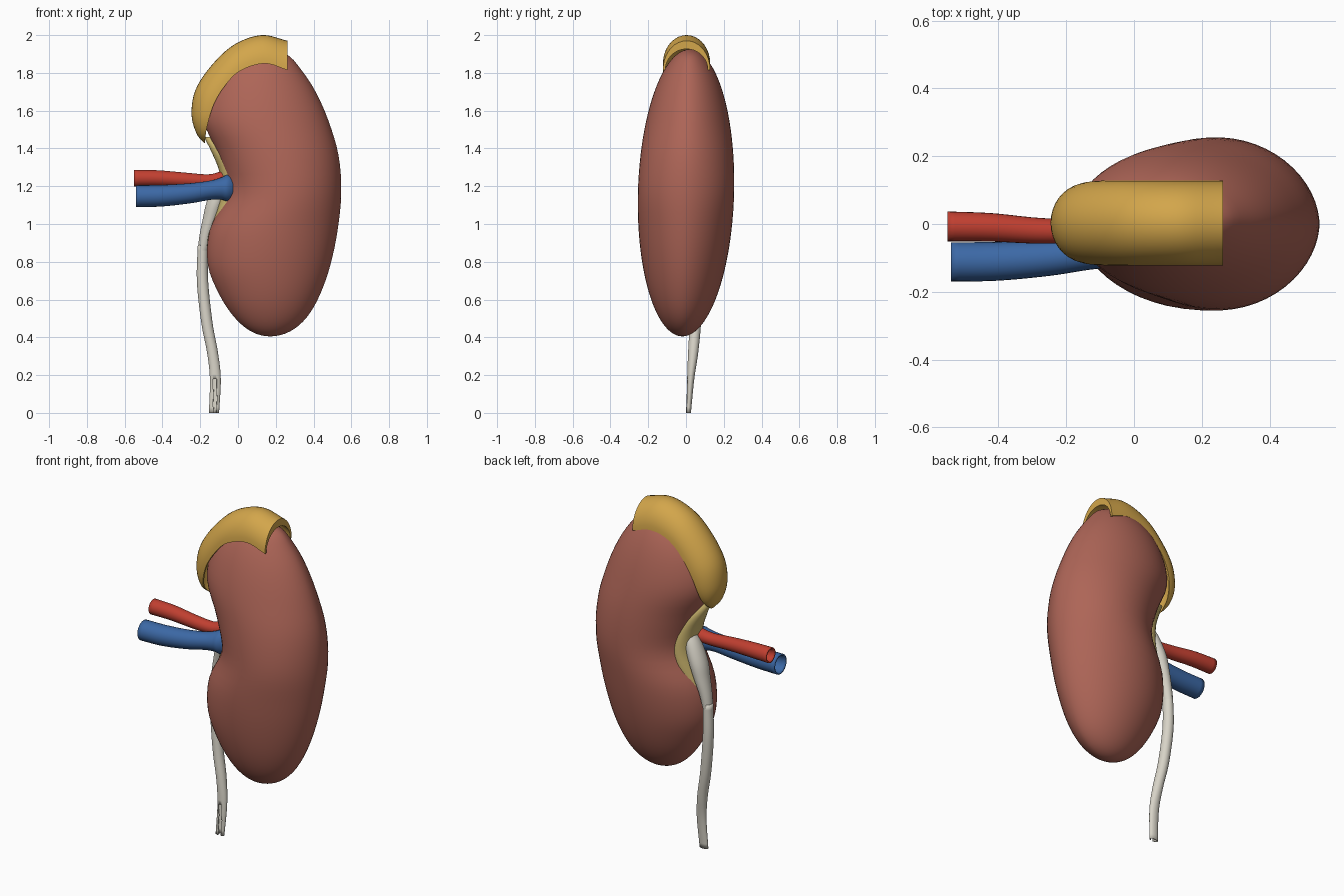
import bpy
import bmesh
from math import sin, cos, pi, radians
from mathutils import Vector

cube = bpy.data.objects.get("Cube")
if cube:
    bpy.data.objects.remove(cube, do_unlink=True)


def material(name, rgb):
    mat = bpy.data.materials.new(name)
    mat.use_nodes = True
    mat.diffuse_color = (*rgb, 1)
    mat.node_tree.nodes["Principled BSDF"].inputs["Base Color"].default_value = (*rgb, 1)
    return mat


FLESH = material("flesh brown", (0.42, 0.13, 0.095))
GOLD = material("gland gold", (0.65, 0.38, 0.07))
FAT = material("fat yellow", (0.62, 0.48, 0.16))
RED = material("artery red", (0.53, 0.05, 0.03))
BLUE = material("vein blue", (0.045, 0.14, 0.38))
WHITE = material("duct white", (0.68, 0.65, 0.57))


def spline(stations, steps):
    """Smooth interpolation through tuples of any length."""
    rows = [Vector(s) for s in stations]
    out = []
    for i in range(len(rows) - 1):
        b, c = rows[i], rows[i + 1]
        a = rows[i - 1] if i else b * 2 - c
        d = rows[i + 2] if i + 2 < len(rows) else c * 2 - b
        for k in range(steps):
            t = k / steps
            out.append(b + (c - a) * (t / 2) + (a * 2 - b * 5 + c * 4 - d) * (t * t / 2)
                       + (b * 3 - a - c * 3 + d) * (t ** 3 / 2))
    out.append(rows[-1])
    return out


def loft(name, rings, mat, closed=False, wall=0, slit=None):
    """Skin a row of point loops; optionally close the ends or give a wall."""
    bm = bmesh.new()
    loops = [[bm.verts.new(p) for p in ring] for ring in rings]
    n = len(loops[0])
    for lo, hi in zip(loops, loops[1:]):
        for j in range(n):
            bm.faces.new((lo[j], lo[(j + 1) % n], hi[(j + 1) % n], hi[j]))
    if closed:
        bm.faces.new(loops[0])
        bm.faces.new(loops[-1])
    if slit:
        bmesh.ops.delete(bm, geom=[f for f in bm.faces if slit(f)], context="FACES")
    bmesh.ops.remove_doubles(bm, verts=bm.verts, dist=0.0005)
    bmesh.ops.recalc_face_normals(bm, faces=bm.faces)
    mesh = bpy.data.meshes.new(name)
    bm.to_mesh(mesh)
    bm.free()
    mesh.materials.append(mat)
    obj = bpy.data.objects.new(name, mesh)
    bpy.context.collection.objects.link(obj)
    mesh.shade_smooth()
    mesh.set_sharp_from_angle(angle=radians(40))
    if wall:
        mod = obj.modifiers.new("wall", "SOLIDIFY")
        mod.thickness, mod.offset = wall, 0
    return obj


def oval(x, y, z, rx, ry, n=32, power=1.0):
    """Horizontal oval; a power above one makes its ends more pointed."""
    pts = []
    for k in range(n):
        a = 2 * pi * (k + 0.5) / n
        s = sin(a)
        pts.append((x + rx * cos(a), y + ry * abs(s) ** power * (1 if s > 0 else -1), z))
    return pts


def upright(x, y, z, ry, rz, n=24):
    """Oval facing along x."""
    return [(x, y + ry * cos(2 * pi * k / n), z + rz * sin(2 * pi * k / n)) for k in range(n)]


# Bean-shaped body: inner and outer edge at equal angles from bottom to top
edges = [(0.17, 0.17), (0.07, 0.275), (-0.02, 0.365), (-0.10, 0.435), (-0.16, 0.49),
         (-0.15, 0.528), (-0.062, 0.547), (-0.105, 0.533), (-0.18, 0.48), (-0.155, 0.41),
         (-0.08, 0.33), (0.02, 0.255), (0.13, 0.13)]
profile = spline(edges, 4)
body = []
for i, (left, right) in enumerate(profile):
    angle = pi * i / (len(profile) - 1)
    z = 1.165 - 0.76 * cos(angle)
    body.append(oval((left + right) / 2, (z - 1.165) * 0.025, z,
                     (right - left) / 2, 0.255 * sin(angle), 56, 1.08))
loft("kidney_body", body, FLESH)

# Fat filling the hollow on the inner side
fat = spline([(-0.165, 0.87, 0.02), (-0.155, 0.95, 0.07), (-0.115, 1.06, 0.10),
              (-0.088, 1.17, 0.11), (-0.10, 1.28, 0.10), (-0.14, 1.38, 0.07),
              (-0.18, 1.46, 0.02)], 4)
loft("hilum_fat", [oval(x + 0.07, 0.02, z, 0.07, w) for x, z, w in fat], FAT, closed=True)

# Gland cap: ridge x, ridge z, rim x, rim z, half width
cap = spline([(0.262, 1.97, 0.262, 1.815, 0.125), (0.125, 2.0, 0.14, 1.85, 0.125),
              (-0.02, 1.95, 0.01, 1.81, 0.125), (-0.14, 1.84, -0.07, 1.73, 0.125),
              (-0.225, 1.71, -0.125, 1.64, 0.122), (-0.246, 1.58, -0.155, 1.55, 0.108),
              (-0.22, 1.48, -0.17, 1.48, 0.075), (-0.18, 1.43, -0.175, 1.43, 0.015)], 5)


def crescent(ox, oz, lx, lz, w, n=18):
    pts = []
    for depth, width, way in ((1, 1, 1), (0.72, 0.9, -1)):
        for k in range(n + 1):
            a = way * pi * (k / n - 0.5)
            f = depth * cos(a)
            pts.append((lx + (ox - lx) * f, 0.003 + w * width * sin(a), lz + (oz - lz) * f))
    return pts


loft("adrenal_gland", [crescent(*s) for s in cap], GOLD, closed=True)

# Vessels entering the hollow, open at their outer ends: x, y, z, radius
artery = [(-0.55, -0.007, 1.243, 0.04), (-0.42, -0.01, 1.242, 0.038),
          (-0.28, -0.02, 1.234, 0.034), (-0.16, -0.02, 1.228, 0.031),
          (-0.09, -0.01, 1.24, 0.034), (-0.02, 0.0, 1.255, 0.04)]
vein = [(-0.54, -0.112, 1.147, 0.054), (-0.4, -0.11, 1.15, 0.053),
        (-0.25, -0.10, 1.163, 0.049), (-0.14, -0.085, 1.18, 0.047),
        (-0.085, -0.07, 1.188, 0.056), (-0.05, -0.055, 1.19, 0.068), (0.0, -0.03, 1.19, 0.06)]
for name, path, mat in (("artery", artery, RED), ("vein", vein, BLUE)):
    loft(name, [upright(x, y, z, r, r) for x, y, z, r in spline(path, 6)], mat, wall=0.008)

# Funnel leading out of the hollow: x, y, z, half width, half depth
funnel = [(-0.04, 0.04, 1.29, 0.03, 0.03), (-0.075, 0.045, 1.22, 0.045, 0.05),
          (-0.115, 0.05, 1.12, 0.05, 0.058), (-0.143, 0.055, 1.03, 0.043, 0.05),
          (-0.17, 0.058, 0.94, 0.034, 0.038), (-0.186, 0.06, 0.86, 0.027, 0.03)]
loft("renal_pelvis", [oval(*s) for s in spline(funnel, 5)], WHITE, closed=True)

# Long drain tube, flattened and slit open at its lower end
tube = [(-0.186, 0.06, 0.89, 0.025, 0.028), (-0.188, 0.06, 0.7, 0.028, 0.028),
        (-0.165, 0.05, 0.48, 0.028, 0.028), (-0.135, 0.038, 0.32, 0.027, 0.025),
        (-0.12, 0.025, 0.18, 0.027, 0.017), (-0.127, 0.013, 0.0, 0.025, 0.011)]


def front_slit(face):
    c = face.calc_center_median()
    return c.z < 0.19 and c.y < 0.013 + c.z * 0.06 and abs(c.x + 0.122) < 0.009


loft("ureter", [oval(*s) for s in spline(tube, 6)], WHITE, wall=0.004, slit=front_slit)
